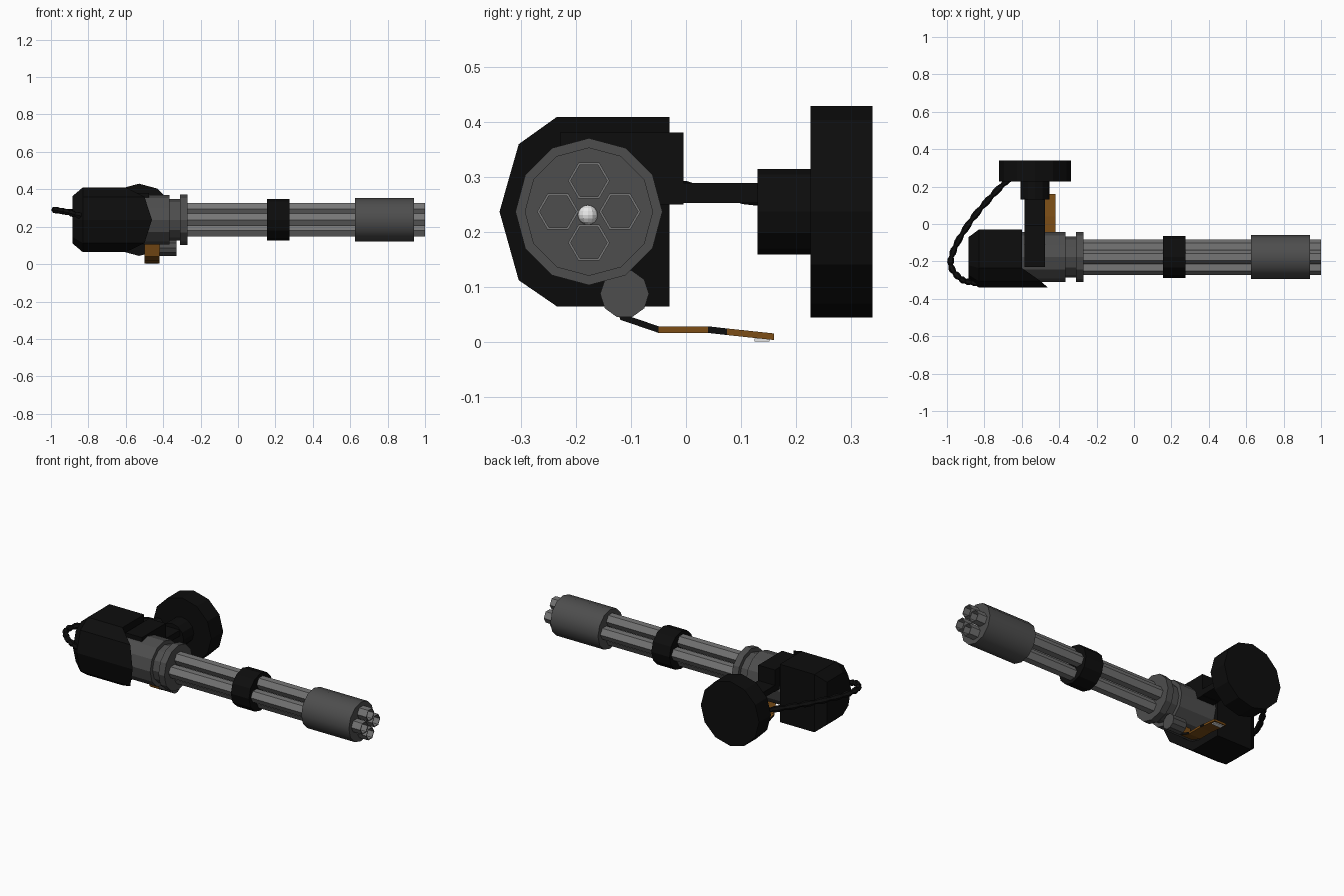
import bpy, bmesh, math
from mathutils import Vector

if "Cube" in bpy.data.objects:
    bpy.data.objects.remove(bpy.data.objects["Cube"])

AY, AZ = -0.177, 0.237          # barrel cluster axis


def mat(name, r, g, b):
    m = bpy.data.materials.new(name)
    m.diffuse_color = (r, g, b, 1)
    m.use_nodes = True
    m.node_tree.nodes["Principled BSDF"].inputs["Base Color"].default_value = m.diffuse_color
    return m


BLACK = mat("black", 0.004, 0.004, 0.004)
DARK = mat("dark_grey", 0.075, 0.075, 0.075)
STEEL = mat("steel_grey", 0.18, 0.18, 0.18)
BRASS = mat("brass", 0.2, 0.075, 0.008)
WHITE = mat("white", 0.8, 0.8, 0.8)


def finish(name, bm, *mats):
    bmesh.ops.recalc_face_normals(bm, faces=bm.faces)
    me = bpy.data.meshes.new(name)
    bm.to_mesh(me)
    bm.free()
    ob = bpy.data.objects.new(name, me)
    bpy.context.collection.objects.link(ob)
    for m in mats:
        me.materials.append(m)
    return ob


def loft(name, rings, m):
    """Closed solid through rings of matching points."""
    bm = bmesh.new()
    vs = [[bm.verts.new(p) for p in r] for r in rings]
    n = len(vs[0])
    for a, b in zip(vs, vs[1:]):
        for i in range(n):
            bm.faces.new((a[i], a[(i + 1) % n], b[(i + 1) % n], b[i]))
    bm.faces.new(vs[0])
    bm.faces.new(vs[-1])
    return finish(name, bm, m)


def ring_x(x, y, z, r, n):
    return [(x, y + r * math.cos(2 * math.pi * i / n), z + r * math.sin(2 * math.pi * i / n)) for i in range(n)]


def ring_y(y, x, z, r, n):
    return [(x + r * math.cos(2 * math.pi * i / n), y, z + r * math.sin(2 * math.pi * i / n)) for i in range(n)]


def tube_x(name, m, profile, y=AY, z=AZ, n=12):
    return loft(name, [ring_x(x, y, z, r, n) for x, r in profile], m)


def box(name, m, lo, hi):
    r = [[(x, lo[1], lo[2]), (x, hi[1], lo[2]), (x, hi[1], hi[2]), (x, lo[1], hi[2])] for x in (lo[0], hi[0])]
    return loft(name, r, m)


# Four hexagonal barrels with hollow muzzles
for k in range(4):
    a = k * math.pi / 2
    y, z = AY + 0.0565 * math.cos(a), AZ + 0.0565 * math.sin(a)
    tube_x("barrel_%d" % (k + 1), STEEL,
           [(-0.3, 0.038), (1.0, 0.038), (1.0, 0.033), (0.92, 0.033)], y, z, 6)

# Muzzle shroud, middle clamp and white centre tip
shroud = tube_x("muzzle_shroud", DARK, [(0.625, 0.117), (0.94, 0.117)])
tube_x("barrel_clamp", BLACK, [(0.155, 0.112), (0.275, 0.112)])
bm = bmesh.new()
bmesh.ops.create_uvsphere(bm, u_segments=12, v_segments=8, radius=0.018)
bmesh.ops.translate(bm, verts=bm.verts, vec=(0.942, AY - 0.002, AZ - 0.006))
finish("centre_tip", bm, WHITE)

# Grey rotor housing with its neck and front ring
tube_x("rotor_housing", DARK, [(-0.65, 0.133), (-0.365, 0.133), (-0.365, 0.11),
                               (-0.31, 0.11), (-0.31, 0.134), (-0.27, 0.134)])
tube_x("feed_drum", DARK, [(-0.42, 0.0445), (-0.33, 0.0445)], -0.112, 0.087, 10)

# Black receiver: chamfered rear, front edge swept forward on the outer side
section = [(-0.03, 0.41), (-0.235, 0.41), (-0.305, 0.36), (-0.34, 0.237),
           (-0.305, 0.112), (-0.235, 0.064), (-0.03, 0.064)]
front_x = [-0.6, -0.6, -0.5, -0.46, -0.5, -0.6, -0.6]
loft("receiver", [
    [(-0.885, -0.18 + (y + 0.18) * 0.73, AZ + (z - AZ) * 0.73) for y, z in section],
    [(-0.83, y, z) for y, z in section],
    [(x, y, z) for x, (y, z) in zip(front_x, section)]], BLACK)

# Mount: bracket over the housing, arm, hub and big disc
box("mount_bracket", BLACK, (-0.585, -0.23, 0.25), (-0.475, -0.005, 0.381))
box("mount_arm", BLACK, (-0.585, -0.03, 0.253), (-0.475, 0.14, 0.289))
loft("mount_hub", [ring_y(y, -0.529, AZ, 0.078, 12) for y in (0.13, 0.24)], BLACK)
loft("mount_disc", [ring_y(y, -0.529, AZ, 0.193, 12) for y in (0.227, 0.34)], BLACK)

# Ammunition belt: bent strip, alternate links dark on their sides
path = [(-0.135, 0.11), (-0.12, 0.046), (-0.05, 0.022), (0.04, 0.022), (0.075, 0.018), (0.16, 0.009)]
bm = bmesh.new()
rows = [[bm.verts.new((x, y, z + dz)) for x, dz in ((-0.5, -0.006), (-0.42, -0.006), (-0.42, 0.006), (-0.5, 0.006))]
        for y, z in path]
for k, (a, b) in enumerate(zip(rows, rows[1:])):
    for i in range(4):
        f = bm.faces.new((a[i], a[(i + 1) % 4], b[(i + 1) % 4], b[i]))
        f.material_index = 1 if i % 2 and k in (1, 3) else 0
bm.faces.new(rows[0])
bm.faces.new(rows[-1])
finish("ammo_belt", bm, BRASS, BLACK)
box("belt_tip", WHITE, (-0.49, 0.125, 0.0), (-0.43, 0.152, 0.006))

# Twisted hose from disc to receiver: smooth path sampled as beads
knots = [Vector(p) for p in [(-0.66, 0.25, 0.25), (-0.76, 0.15, 0.262), (-0.87, 0.02, 0.275),
                             (-0.955, -0.12, 0.285), (-0.98, -0.22, 0.29), (-0.93, -0.29, 0.282),
                             (-0.87, -0.312, 0.265), (-0.79, -0.315, 0.245)]]
rings = []
STEPS = 6
for s in range(len(knots) - 1):
    p0, p1, p2, p3 = (knots[min(max(s + d, 0), len(knots) - 1)] for d in (-1, 0, 1, 2))
    for j in range(STEPS):
        t = j / STEPS
        c = 0.5 * (2 * p1 + (p2 - p0) * t + (2 * p0 - 5 * p1 + 4 * p2 - p3) * t * t
                   + (3 * p1 - p0 - 3 * p2 + p3) * t ** 3)
        d = (0.5 * ((p2 - p0) + (2 * p0 - 5 * p1 + 4 * p2 - p3) * 2 * t
                    + (3 * p1 - p0 - 3 * p2 + p3) * 3 * t * t)).normalized()
        u = d.cross(Vector((0, 0, 1))).normalized()
        v = u.cross(d)
        r = (0.012, 0.018, 0.018)[j % 3]
        rings.append([c + r * (u * math.cos(i * math.pi / 3) + v * math.sin(i * math.pi / 3)) for i in range(6)])
loft("hose", rings, BLACK)

# Soft shading on the shroud
bpy.context.view_layer.objects.active = shroud
shroud.select_set(True)
bpy.ops.object.shade_smooth_by_angle(angle=math.radians(40))
